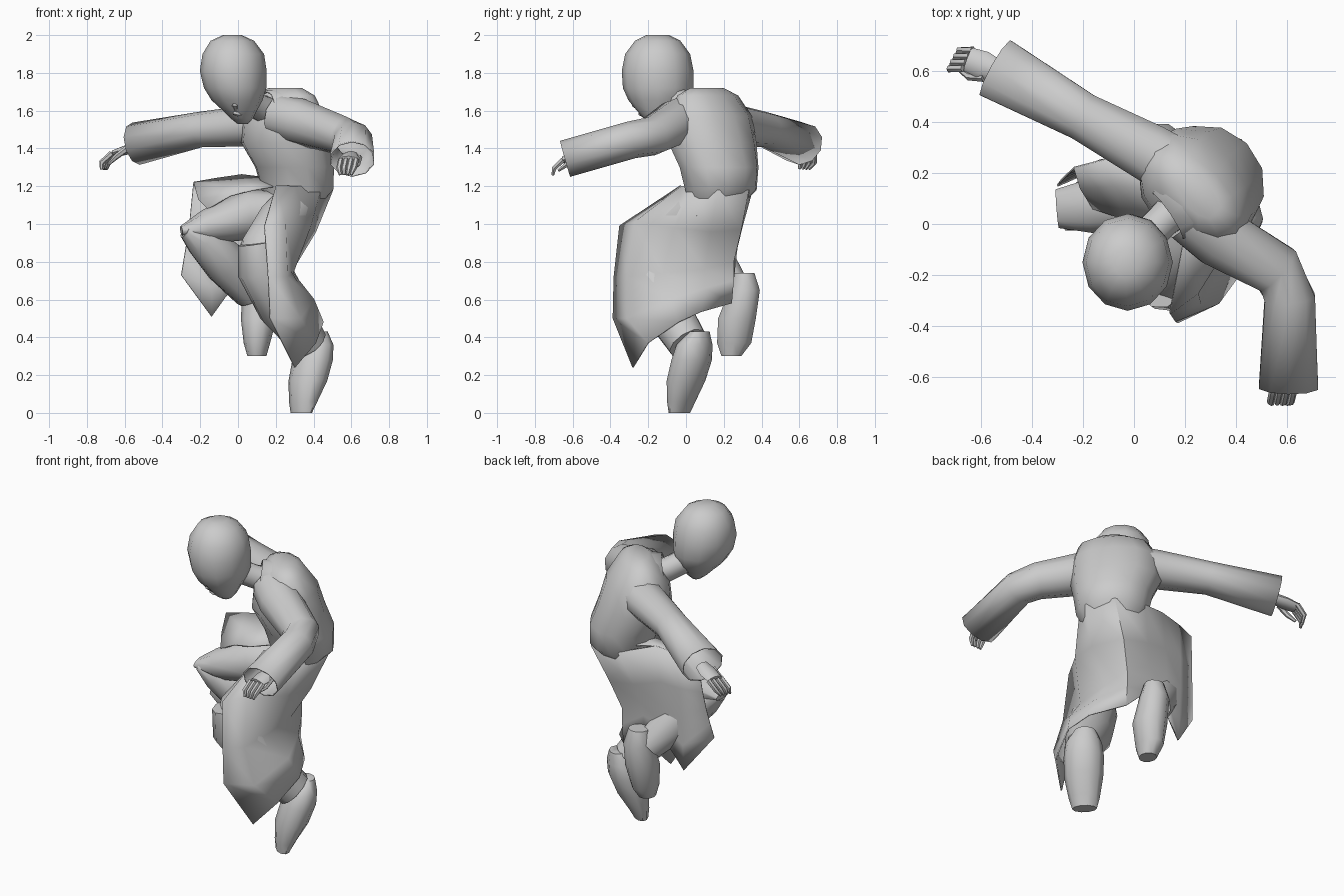
import bpy, bmesh, math
from mathutils import Vector as V


def finish(name, bm, angle=50, thick=0.0):
    bmesh.ops.recalc_face_normals(bm, faces=bm.faces)
    me = bpy.data.meshes.new(name)
    bm.to_mesh(me)
    bm.free()
    ob = bpy.data.objects.new(name, me)
    bpy.context.collection.objects.link(ob)
    if thick:
        m = ob.modifiers.new("thickness", "SOLIDIFY")
        m.thickness, m.offset = thick, 0
    bpy.ops.object.select_all(action='DESELECT')
    ob.select_set(True)
    bpy.context.view_layer.objects.active = ob
    bpy.ops.object.shade_smooth_by_angle(angle=math.radians(angle))
    return ob


def tube(name, rings, hint=(0, 0, 1), axis=None, n=10, caps=(True, True), thick=0.0):
    """Loft rings (x, y, z, ra, rb); ra lies along hint, rb across it."""
    bm = bmesh.new()
    pts = [V(r[:3]) for r in rings]
    loops = []
    for i, r in enumerate(rings):
        t = V(axis) if axis else pts[min(i + 1, len(pts) - 1)] - pts[max(i - 1, 0)]
        t.normalize()
        a = V(hint)
        a = (a - t * a.dot(t)).normalized()
        b = t.cross(a)
        loops.append([bm.verts.new(pts[i] + a * r[3] * math.cos(2 * math.pi * k / n)
                                   + b * r[4] * math.sin(2 * math.pi * k / n)) for k in range(n)])
    for p, q in zip(loops, loops[1:]):
        for k in range(n):
            bm.faces.new((p[k], p[(k + 1) % n], q[(k + 1) % n], q[k]))
    for use, lp in zip(caps, (loops[0], loops[-1])):
        if use:
            bm.faces.new(lp)
    return finish(name, bm, thick=thick)


def sheet(name, cols, thick=0.008):
    """Cloth panel from columns of points running top to bottom."""
    bm = bmesh.new()
    vs = [[bm.verts.new(p) for p in c] for c in cols]
    for c, d in zip(vs, vs[1:]):
        for k in range(len(c) - 1):
            bm.faces.new((c[k], d[k], d[k + 1], c[k + 1]))
    return finish(name, bm, thick=thick)


def hand(name, wrist, knuckle, tip, side):
    """Palm, four curled fingers and a thumb."""
    w, k, t, s = V(wrist), V(knuckle), V(tip), V(side).normalized()
    tube(name + "_palm", [(*w, .04, .028), (*w.lerp(k, .5), .055, .026), (*k, .048, .02)], hint=side, n=8)
    for i in range(4):
        o = s * (i - 1.5) * .027
        mid = k.lerp(t, .5) + (k - w) * .2 + o
        tube(f"{name}_finger_{i + 1}", [(*(k + o), .015, .015), (*mid, .014, .014),
                                        (*(t + o * .7), .008, .008)], hint=side, n=6)
    b = w.lerp(k, .3) - s * .045
    tube(name + "_thumb", [(*b, .018, .018), (*(b.lerp(t, .4) - s * .02), .015, .015),
                           (*(b.lerp(t, .75) - s * .01), .008, .008)], hint=side, n=6)


# Head looking down, nose, mouth, neck
tube("head", [(-.03, -.15, 2.0, .05, .06), (-.03, -.15, 1.97, .115, .12), (-.025, -.15, 1.9, .163, .172),
              (-.025, -.15, 1.81, .177, .19), (-.015, -.147, 1.72, .165, .187),
              (-.005, -.145, 1.655, .135, .16), (.01, -.15, 1.6, .09, .11),
              (.02, -.15, 1.56, .06, .075), (.025, -.145, 1.53, .028, .035)],
     hint=(1, 0, 0), axis=(0, 0, 1), n=12)
tube("nose", [(-.015, -.27, 1.69, .012, .012), (-.015, -.265, 1.63, .022, .024), (-.01, -.245, 1.605, .01, .012)],
     hint=(1, 0, 0), n=6)
tube("lips", [(-.025, -.235, 1.59, .012, .012), (.0, -.235, 1.585, .016, .018), (.025, -.225, 1.585, .012, .012)], n=6)
tube("neck", [(.2, .09, 1.58, .085, .085), (.11, .01, 1.62, .07, .07), (.02, -.08, 1.68, .07, .07)])
tube("collar", [(.22, .09, 1.6, .11, .15), (.13, .03, 1.62, .085, .11)], caps=(True, False), thick=.008)

# Robe body, turned toward the front left
tube("robe_body", [(.25, .11, 1.72, .11, .06), (.245, .115, 1.68, .2, .11), (.24, .13, 1.57, .255, .18),
                   (.25, .14, 1.43, .26, .21), (.3, .175, 1.3, .225, .2), (.315, .185, 1.18, .205, .18),
                   (.29, .16, 1.1, .15, .13), (.27, .14, 1.0, .1, .09)],
     hint=(.7, -.7, 0), axis=(0, 0, 1), n=12)

# Wide open sleeves
tube("right_sleeve", [(.2, .2, 1.53, .11, .12), (.06, .28, 1.52, .105, .115), (-.2, .42, 1.5, .09, .095),
                      (-.54, .61, 1.425, .11, .125)], caps=(True, False), thick=.008)
tube("left_sleeve", [(.22, .04, 1.57, .12, .12), (.33, -.05, 1.54, .12, .12), (.56, -.18, 1.465, .1, .105),
                     (.61, -.29, 1.445, .095, .1), (.605, -.64, 1.345, .095, .118)],
     caps=(True, False), thick=.008)
hand("right_hand", (-.53, .6, 1.41), (-.65, .645, 1.375), (-.71, .625, 1.29), (.45, .85, 0))
hand("left_hand", (.6, -.55, 1.36), (.585, -.65, 1.34), (.57, -.705, 1.26), (-1, 0, 0))

# Trousers: right knee raised to the side, left knee forward
tube("right_thigh", [(.24, .14, 1.06, .11, .12), (.05, .1, 1.05, .135, .125), (-.17, .07, .985, .09, .11),
                     (-.3, .06, .965, .025, .08)])
tube("right_shin", [(-.28, .05, .965, .04, .08), (-.19, .07, .92, .1, .1), (-.06, .15, .79, .125, .11),
                    (.07, .26, .63, .09, .095)])
tube("left_thigh", [(.3, .1, 1.08, .13, .13), (.22, -.05, 1.0, .13, .13), (.13, -.19, .87, .11, .13),
                    (.1, -.23, .76, .08, .11)])
tube("left_shin", [(.1, -.22, .9, .1, .11), (.12, -.21, .77, .13, .14), (.24, -.11, .56, .14, .13),
                   (.38, .01, .37, .1, .11)], hint=(1, 0, 0))

# Blunt soft shoes hanging down
tube("left_shoe", [(.42, .07, .43, .06, .05), (.41, .045, .36, .105, .085), (.395, .03, .28, .115, .1),
                   (.37, .0, .17, .11, .095), (.345, -.025, .06, .088, .06), (.335, -.035, 0, .07, .04)],
     hint=(.7, -.7, 0), axis=(0, 0, 1))
tube("right_shoe", [(.11, .31, .74, .06, .055), (.11, .31, .65, .085, .085), (.11, .27, .5, .095, .105),
                    (.1, .255, .37, .07, .095), (.1, .24, .3, .05, .055)],
     hint=(1, 0, 0), axis=(0, 0, 1))

# Robe skirt: front panel over the left knee, round the seat, to the flap over the right hip
sheet("robe_skirt", [
    [(.2, -.03, 1.2), (.14, -.35, .99), (.16, -.38, .72), (.17, -.385, .5), (.3, -.28, .24)],
    [(.3, -.02, 1.2), (.25, -.27, 1.01), (.26, -.31, .72), (.33, -.31, .5), (.41, -.2, .37)],
    [(.44, .05, 1.2), (.38, -.06, .98), (.29, -.12, .74), (.4, -.08, .6), (.45, -.04, .48)],
    [(.5, .17, 1.18), (.41, .13, .96), (.29, .1, .76), (.34, .1, .66), (.4, .08, .535)],
    [(.42, .33, 1.18), (.32, .29, .97), (.26, .25, .8), (.26, .25, .7), (.26, .24, .58)],
    [(.22, .355, 1.2), (.15, .3, 1.0), (.12, .27, .88), (.11, .26, .8), (.11, .25, .72)],
    [(.02, .27, 1.26), (-.01, .26, 1.04), (-.03, .25, .88), (-.04, .24, .75), (-.06, .23, .62)],
    [(-.12, .25, 1.24), (-.13, .25, 1.03), (-.14, .24, .85), (-.14, .23, .67), (-.14, .22, .51)],
    [(-.235, .22, 1.22), (-.255, .2, 1.02), (-.27, .185, .91), (-.285, .17, .82), (-.3, .15, .73)]])
sheet("robe_right_flap_top", [
    [(.2, .06, 1.2), (.18, .16, 1.24), (.16, .3, 1.24)],
    [(.08, .0, 1.18), (.05, .14, 1.22), (.02, .27, 1.26)],
    [(-.04, .02, 1.15), (-.08, .15, 1.2), (-.12, .25, 1.24)],
    [(-.16, .06, 1.08), (-.21, .14, 1.13), (-.235, .22, 1.22)]])
